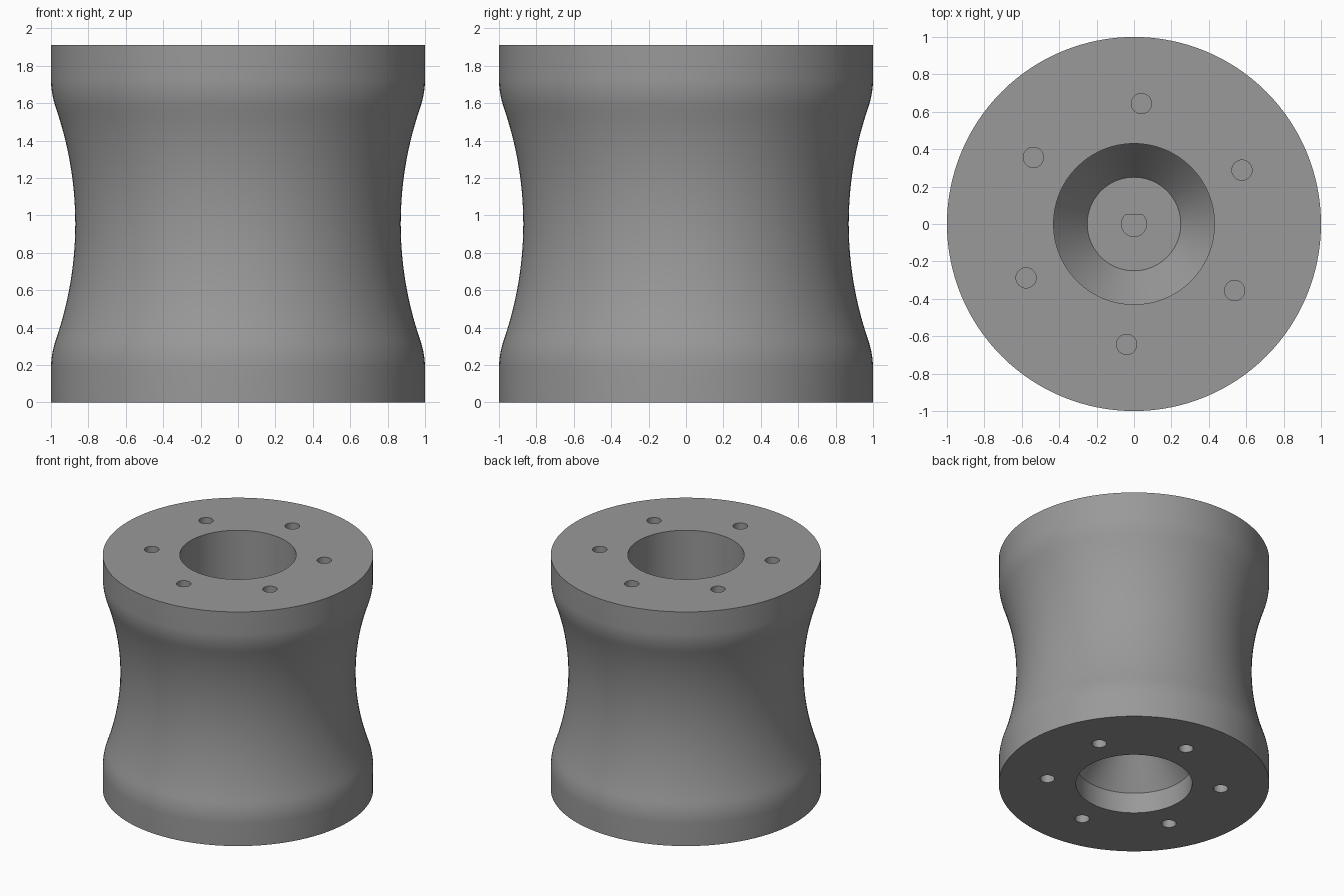
import bpy, bmesh, math

if "Cube" in bpy.data.objects:
    bpy.data.objects.remove(bpy.data.objects["Cube"])

SEG = 128
H, MID = 1.91, 0.955

grey = bpy.data.materials.new("mid_grey")
grey.diffuse_color = (0.32, 0.32, 0.32, 1)
grey.use_nodes = True
grey.node_tree.nodes["Principled BSDF"].inputs["Base Color"].default_value = grey.diffuse_color


def to_object(bm, name):
    bmesh.ops.recalc_face_normals(bm, faces=bm.faces)
    mesh = bpy.data.meshes.new(name)
    bm.to_mesh(mesh)
    bm.free()
    ob = bpy.data.objects.new(name, mesh)
    bpy.context.collection.objects.link(ob)
    return ob


def lathe(profile, name):
    """Spin a profile of (radius, z) that starts and ends on the axis."""
    bm = bmesh.new()
    rings = []
    for r, z in profile:
        if r == 0:
            rings.append([bm.verts.new((0, 0, z))] * SEG)
        else:
            rings.append([bm.verts.new((r * math.cos(2 * math.pi * i / SEG),
                                        r * math.sin(2 * math.pi * i / SEG), z))
                          for i in range(SEG)])
    for a, b in zip(rings, rings[1:]):
        for i in range(SEG):
            j = (i + 1) % SEG
            bm.faces.new(list(dict.fromkeys((a[i], a[j], b[j], b[i]))))
    return to_object(bm, name)


def prism(points, z0, z1, name):
    """Extrude an outline into an upright cutter."""
    bm = bmesh.new()
    face = bm.faces.new([bm.verts.new((x, y, z0)) for x, y in points])
    top = bmesh.ops.extrude_face_region(bm, geom=[face])["geom"]
    bmesh.ops.translate(bm, vec=(0, 0, z1 - z0),
                        verts=[v for v in top if isinstance(v, bmesh.types.BMVert)])
    ob = to_object(bm, name)
    ob.hide_render = True
    return ob


# Waisted outer side: rim, rounded shoulder, large concave arc, mirrored in height
R, WAIST, ARC, RIM = 1.9, 0.87, 0.62, 0.775


def arc_radius(d):
    return WAIST + R - math.sqrt(R * R - d * d)


half = [(arc_radius(ARC * i / 14), ARC * i / 14) for i in range(15)]
r_end = half[-1][0]
for i in range(1, 9):
    t = i / 8
    half.append((r_end + (1 - r_end) * (2 * t - t * t), ARC + (RIM - ARC) * t))
half.append((1, MID))
outer = [(r, MID - d) for r, d in reversed(half)] + [(r, MID + d) for r, d in half[1:]]

# Shallow lower recess and deep upper bore, each ending in a cone and a flat
lower_recess = [(0, 0.41), (0.25, 0.41), (0.43, 0.167), (0.43, 0)]
upper_bore = [(0.43, H), (0.43, 1.08), (0.25, 0.85), (0, 0.85)]
hub = lathe(lower_recess + outer + upper_bore, "roller_hub")
hub.data.materials.append(grey)

# Blind bolt holes in both ends
cutters = []
for k in range(6):
    a = math.radians(26.5 + 60 * k)
    cx, cy = 0.645 * math.cos(a), 0.645 * math.sin(a)
    ring = [(cx + 0.054 * math.cos(2 * math.pi * i / 32),
             cy + 0.054 * math.sin(2 * math.pi * i / 32)) for i in range(32)]
    cutters.append(prism(ring, -0.1, 0.35, "lower_bolt_cutter"))
    cutters.append(prism(ring, H - 0.35, H + 0.1, "upper_bolt_cutter"))

# Blind shaft socket with one flat side
start = math.asin(0.05 / 0.067)
sweep = math.pi + 2 * start
socket = [(0.067 * math.cos(math.pi - start + sweep * i / 36),
           0.067 * math.sin(math.pi - start + sweep * i / 36)) for i in range(37)]
cutters.append(prism(socket, 0.5, 0.95, "shaft_socket_cutter"))

bpy.context.view_layer.objects.active = hub
hub.select_set(True)
for cutter in cutters:
    mod = hub.modifiers.new("cut", "BOOLEAN")
    mod.operation = "DIFFERENCE"
    mod.solver = "EXACT"
    mod.object = cutter
    bpy.ops.object.modifier_apply(modifier=mod.name)
    bpy.data.objects.remove(cutter)

bpy.ops.object.shade_smooth_by_angle(angle=math.radians(25))
